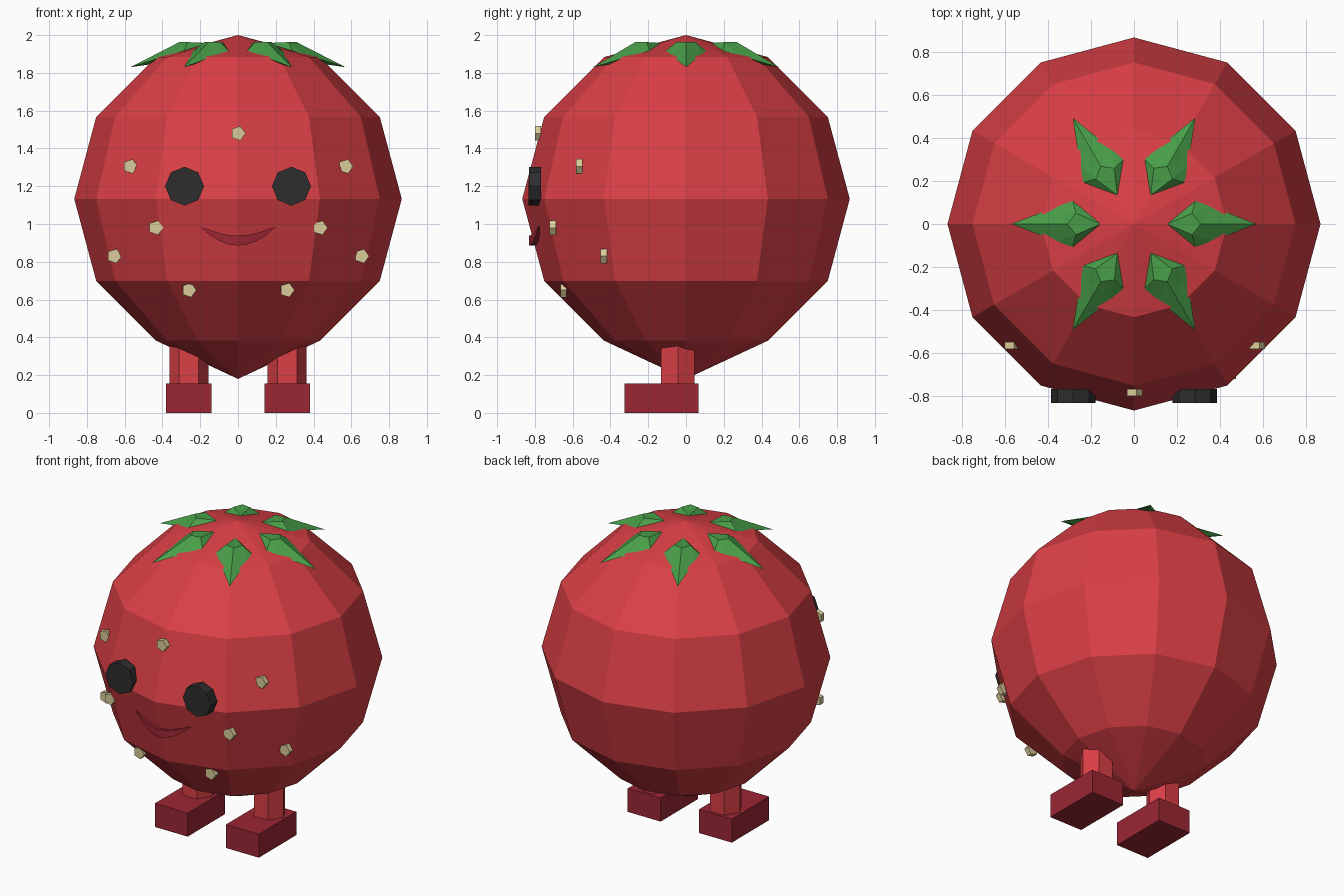
import bpy, bmesh, math
from mathutils import Matrix, Vector

if "Cube" in bpy.data.objects:
    bpy.data.objects.remove(bpy.data.objects["Cube"])


def material(name, r, g, b):
    m = bpy.data.materials.new(name)
    m.diffuse_color = (r, g, b, 1)
    m.use_nodes = True
    m.node_tree.nodes["Principled BSDF"].inputs["Base Color"].default_value = m.diffuse_color
    return m


RED = material("berry red", 0.70, 0.050, 0.060)
DARK_RED = material("dark red", 0.33, 0.020, 0.034)
GREEN = material("leaf green", 0.065, 0.34, 0.065)
CREAM = material("seed cream", 0.70, 0.60, 0.32)
BLACK = material("eye black", 0.026, 0.026, 0.027)


def make_object(name, bm, mat):
    bmesh.ops.recalc_face_normals(bm, faces=bm.faces)
    mesh = bpy.data.meshes.new(name)
    bm.to_mesh(mesh)
    bm.free()
    mesh.materials.append(mat)
    ob = bpy.data.objects.new(name, mesh)
    bpy.context.collection.objects.link(ob)
    return ob


def prism(name, mat, center, radius, depth, sides, axis="Z", turn=0.0):
    """Flat-sided cylinder whose first corner points along +x, then turned."""
    bm = bmesh.new()
    rot = Matrix.Rotation(math.pi / 2, 4, "X") if axis == "Y" else Matrix()
    ends = []
    for z in (-depth / 2, depth / 2):
        ring = []
        for i in range(sides):
            a = turn + math.tau * i / sides
            p = Vector((radius * math.cos(a), radius * math.sin(a), z))
            ring.append(bm.verts.new(rot @ p + Vector(center)))
        bm.faces.new(ring)
        ends.append(ring)
    for i in range(sides):
        j = (i + 1) % sides
        bm.faces.new((ends[0][i], ends[0][j], ends[1][j], ends[1][i]))
    return make_object(name, bm, mat)


# Body: twelve-sided ball with the bottom pole pulled down
R, CZ = 0.867, 1.133
bm = bmesh.new()
bmesh.ops.create_uvsphere(bm, u_segments=12, v_segments=6, radius=R,
                          matrix=Matrix.Translation((0, 0, CZ)))
for v in bm.verts:
    if v.co.z < CZ - R + 0.01:
        v.co.z = 0.18
make_object("body", bm, RED)

# Leaves: six ridged, pointed leaves around the top
for k in range(6):
    bm = bmesh.new()
    tip = bm.verts.new((0.57, 0, 1.83))
    ridge = bm.verts.new((0.31, 0, 1.963))
    inner = bm.verts.new((0.155, 0, 1.958))
    under = bm.verts.new((0.36, 0, 1.86))
    for s in (-1, 1):
        crest = bm.verts.new((0.27, s * 0.05, 1.963))
        side = bm.verts.new((0.285, s * 0.107, 1.918))
        edge = bm.verts.new((0.363, s * 0.08, 1.895))
        for f in ((tip, ridge, edge), (ridge, crest, edge), (crest, side, edge),
                  (inner, crest, ridge), (inner, side, crest),
                  (inner, under, side), (side, under, edge), (edge, under, tip)):
            bm.faces.new(f)
    bm.transform(Matrix.Rotation(k * math.tau / 6, 4, "Z"))
    make_object(f"leaf_{k + 1}", bm, GREEN)

# Eyes, legs and shoes, mirrored left and right
for side, s in (("left", -1), ("right", 1)):
    prism(f"{side}_eye", BLACK, (s * 0.283, -0.80, 1.2), 0.103, 0.065, 8, "Y")
    prism(f"{side}_leg", RED, (s * 0.26, -0.043, 0.27), 0.103, 0.26, 6)
    bm = bmesh.new()
    bmesh.ops.create_cube(bm, size=1, matrix=Matrix.Translation((s * 0.26, -0.13, 0.0775))
                          @ Matrix.Diagonal((0.24, 0.39, 0.155, 1)))
    make_object(f"{side}_shoe", bm, DARK_RED)

# Mouth: tapering crescent bent around the front
bm = bmesh.new()
rings = []
N = 8
for i in range(N + 1):
    t = 2 * i / N - 1
    x, z = 0.195 * t, 0.912 + 0.073 * t * t
    h = 0.022 * (1 - t * t) + 0.004
    front = -0.832 + 0.05 * abs(t)
    rings.append([bm.verts.new(p) for p in (
        (x, front, z + h), (x, front, z - h),
        (x, front + 0.05, z - h), (x, front + 0.05, z + h))])
for a, b in zip(rings, rings[1:]):
    for i in range(4):
        j = (i + 1) % 4
        bm.faces.new((a[i], a[j], b[j], b[i]))
bm.faces.new(rings[0])
bm.faces.new(rings[-1])
make_object("mouth", bm, DARK_RED)

# Seeds: small five-sided studs on the front
prism("seed_top", CREAM, (0, -0.783, 1.48), 0.04, 0.033, 5, "Y")
for n, (x, y, z) in enumerate([(0.57, -0.565, 1.305), (0.435, -0.705, 0.98),
                               (0.655, -0.435, 0.83), (0.26, -0.648, 0.65)]):
    for side, s in (("left", -1), ("right", 1)):
        prism(f"{side}_seed_{n + 1}", CREAM, (s * x, y, z), 0.04, 0.033, 5, "Y")
